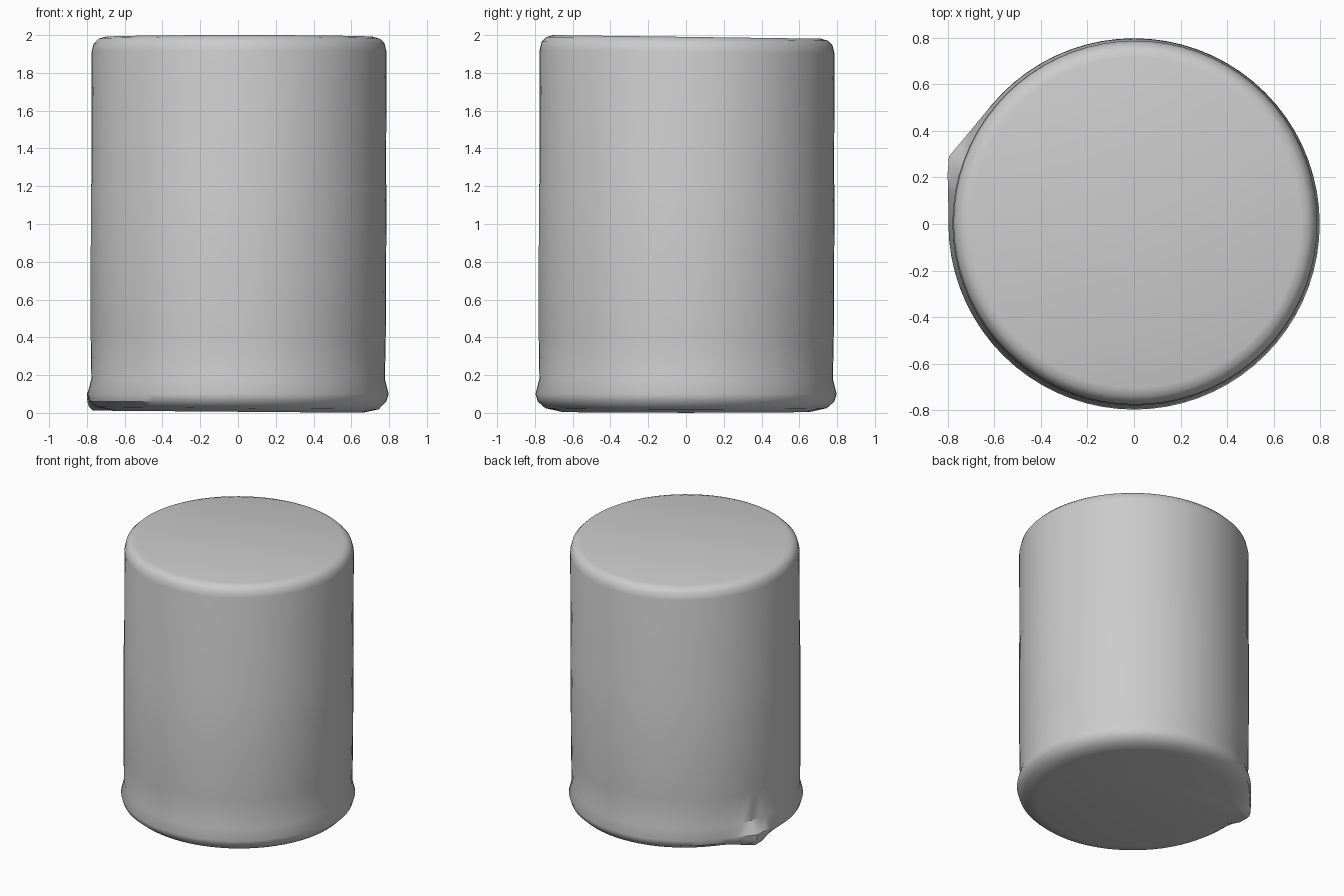
import bpy, bmesh
from math import cos, sin, pi, radians

cube = bpy.data.objects.get("Cube")
if cube:
    bpy.data.objects.remove(cube, do_unlink=True)

SIDES = 72
# radius and height from the underside up to the lid
PROFILE = [(0.66, 0.006), (0.745, 0.025), (0.785, 0.06), (0.797, 0.10),
           (0.777, 0.18), (0.781, 0.4), (0.783, 1.2), (0.78, 1.215),
           (0.781, 1.92), (0.77, 1.965), (0.745, 1.99), (0.71, 2.0)]


def pinched_radius(a, r, z):
    """Pull the foot out into a blunt corner on the back right."""
    start, end = radians(141.3), pi
    if z > 0.15 or not start < a < end:
        return r
    corner = 0.8 / max(cos(a - start), cos(a - end))
    return r + (corner - 0.8) * 1.05 + (0.8 - r) * 0.8 * min(1, (corner - 0.8) / 0.03)


def place(a, r, z):
    r = pinched_radius(a, r, z)
    x, y = r * cos(a), r * sin(a)
    lean = 0.006 * z / 2
    drop = 0.0135 * (y + 0.7) if z > 1.5 else 0
    tilt = -0.008 * x if z < 0.05 else 0
    return x + lean, y + lean, max(0, z - max(0, drop) + tilt)


# Turned body with flared foot and rounded lid
bm = bmesh.new()
rings = [[bm.verts.new(place(2 * pi * i / SIDES, r, z)) for i in range(SIDES)]
         for r, z in PROFILE]
for low, high in zip(rings, rings[1:]):
    for i in range(SIDES):
        j = (i + 1) % SIDES
        bm.faces.new((low[i], low[j], high[j], high[i]))
bm.faces.new(rings[0][::-1])
bm.faces.new(rings[-1])
bmesh.ops.recalc_face_normals(bm, faces=bm.faces)

mesh = bpy.data.meshes.new("canister_body")
bm.to_mesh(mesh)
bm.free()
body = bpy.data.objects.new("canister_body", mesh)
bpy.context.collection.objects.link(body)

bpy.ops.object.select_all(action='DESELECT')
body.select_set(True)
bpy.context.view_layer.objects.active = body
bpy.ops.object.shade_smooth_by_angle(angle=radians(35))
